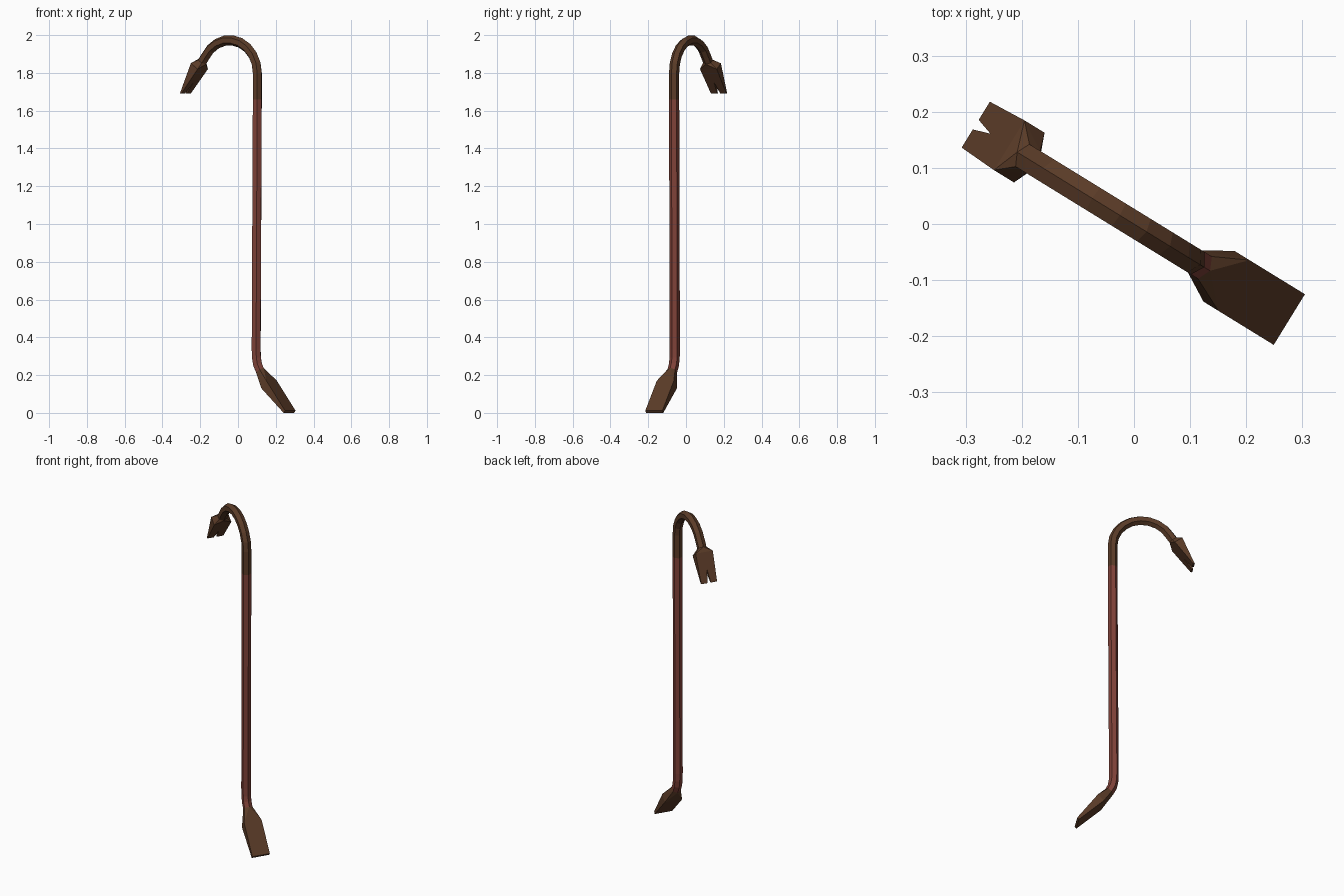
import bpy, bmesh, math
from mathutils import Vector

if "Cube" in bpy.data.objects:
    bpy.data.objects.remove(bpy.data.objects["Cube"])

ANGLE = math.radians(-31.6)      # plane of the bar, turned about z
R = 0.027                        # hexagonal bar radius
U = Vector((math.cos(ANGLE), math.sin(ANGLE), 0))
V = Vector((-math.sin(ANGLE), math.cos(ANGLE), 0))
Z = Vector((0, 0, 1))


def material(name, rgb):
    m = bpy.data.materials.new(name)
    m.diffuse_color = (*rgb, 1)
    m.use_nodes = True
    m.node_tree.nodes["Principled BSDF"].inputs["Base Color"].default_value = m.diffuse_color
    return m


BROWN = material("bare brown steel", (0.105, 0.045, 0.021))
RED = material("worn red paint", (0.215, 0.054, 0.040))


def point(u, v, z):
    return U * u + V * v + Z * z


def hex_ring(u, z, tu, tz):
    """Hexagon around a path point, with a corner on the inside and outside of the bend."""
    t = math.hypot(tu, tz)
    nu, nz = -tz / t, tu / t
    return [point(u + R * math.cos(a) * nu, R * math.sin(a), z + R * math.cos(a) * nz)
            for a in (k * math.pi / 3 for k in range(6))]


def finish(bm, name, mat):
    bmesh.ops.remove_doubles(bm, verts=bm.verts[:], dist=1e-5)
    bmesh.ops.dissolve_limit(bm, angle_limit=0.01, verts=bm.verts[:], edges=bm.edges[:])
    bmesh.ops.recalc_face_normals(bm, faces=bm.faces[:])
    mesh = bpy.data.meshes.new(name)
    bm.to_mesh(mesh)
    bm.free()
    mesh.materials.append(mat)
    bpy.context.collection.objects.link(bpy.data.objects.new(name, mesh))


def sweep(name, path, mat):
    """Hexagonal bar along (u, z, tangent u, tangent z) points."""
    bm = bmesh.new()
    rings = [[bm.verts.new(p) for p in hex_ring(*s)] for s in path]
    for a, b in zip(rings, rings[1:]):
        for i in range(6):
            j = (i + 1) % 6
            bm.faces.new((a[i], a[j], b[j], b[i]))
    finish(bm, name, mat)


def hull(bm, points, hidden):
    """Convex solid without the faces that lie wholly inside one hidden joint."""
    part = bmesh.new()
    for p in points:
        part.verts.new(p)
    bmesh.ops.convex_hull(part, input=part.verts[:])

    def on(vert, joint):
        return any((vert.co - q).length < 1e-5 for q in joint)
    drop = [f for f in part.faces
            if any(all(on(v, j) for v in f.verts) for j in hidden)]
    bmesh.ops.delete(part, geom=drop, context='FACES')
    tmp = bpy.data.meshes.new("tmp")
    part.to_mesh(tmp)
    part.free()
    bm.from_mesh(tmp)
    bpy.data.meshes.remove(tmp)


def section(a, b, v0, v1):
    """Rectangle between two (u, z) points over a range of widths."""
    return [point(u, v, z) for u, z in (a, b) for v in (v0, v1)]


# path: bottom bend, long shaft, hook
neck_low = (0.138, 0.222, -0.62, 0.78)
shaft_top = (0.120, 1.66, 0.0, 1.0)
bend = [neck_low, (0.122, 0.255, -0.4, 0.92), (0.115, 0.29, -0.16, 0.99),
        (0.113, 0.335, 0.0, 1.0)]
sweep("painted_shaft", bend + [shaft_top], RED)

arc = [(-0.053 + 0.173 * math.cos(a), 1.80 + 0.173 * math.sin(a), -math.sin(a), math.cos(a))
       for a in (math.radians(150 * i / 9) for i in range(10))]
neck_high = (-0.222, 1.860, -0.55, -0.835)
sweep("hook", [shaft_top] + arc + [neck_high], BROWN)

# flat chisel blade at the bottom
bm = bmesh.new()
neck = hex_ring(*neck_low)
shoulder = section((0.209, 0.170), (0.178, 0.130), -0.053, 0.053)
tip = section((0.325, 0.012), (0.316, 0.0), -0.053, 0.053)
hull(bm, neck + shoulder, [neck, shoulder])
hull(bm, shoulder + tip, [shoulder])
finish(bm, "chisel_blade", BROWN)

# forked claw at the end of the hook
bm = bmesh.new()
neck = hex_ring(*neck_high)
top, bottom = ((-0.263, 1.851), (-0.221, 1.820)), ((-0.333, 1.692), (-0.324, 1.692))
C = 0.003
shoulder = section(*top, C - 0.052, C + 0.052)
hull(bm, neck + shoulder, [neck, shoulder])
k = 0.56                          # how far up the claw the notch starts
apex = [tuple(p + (q - p) * k for p, q in zip(a, b)) for a, b in zip(top, bottom)]
for side in (1, -1):
    half = section(*top, C, C + side * 0.052)
    notch = section(*apex, C, C)
    prong = section(*bottom, C + side * 0.010, C + side * 0.048)
    middle = section(*top, C, C) + notch
    hull(bm, half + notch[::2] + prong, [half, middle])
finish(bm, "forked_claw", BROWN)
